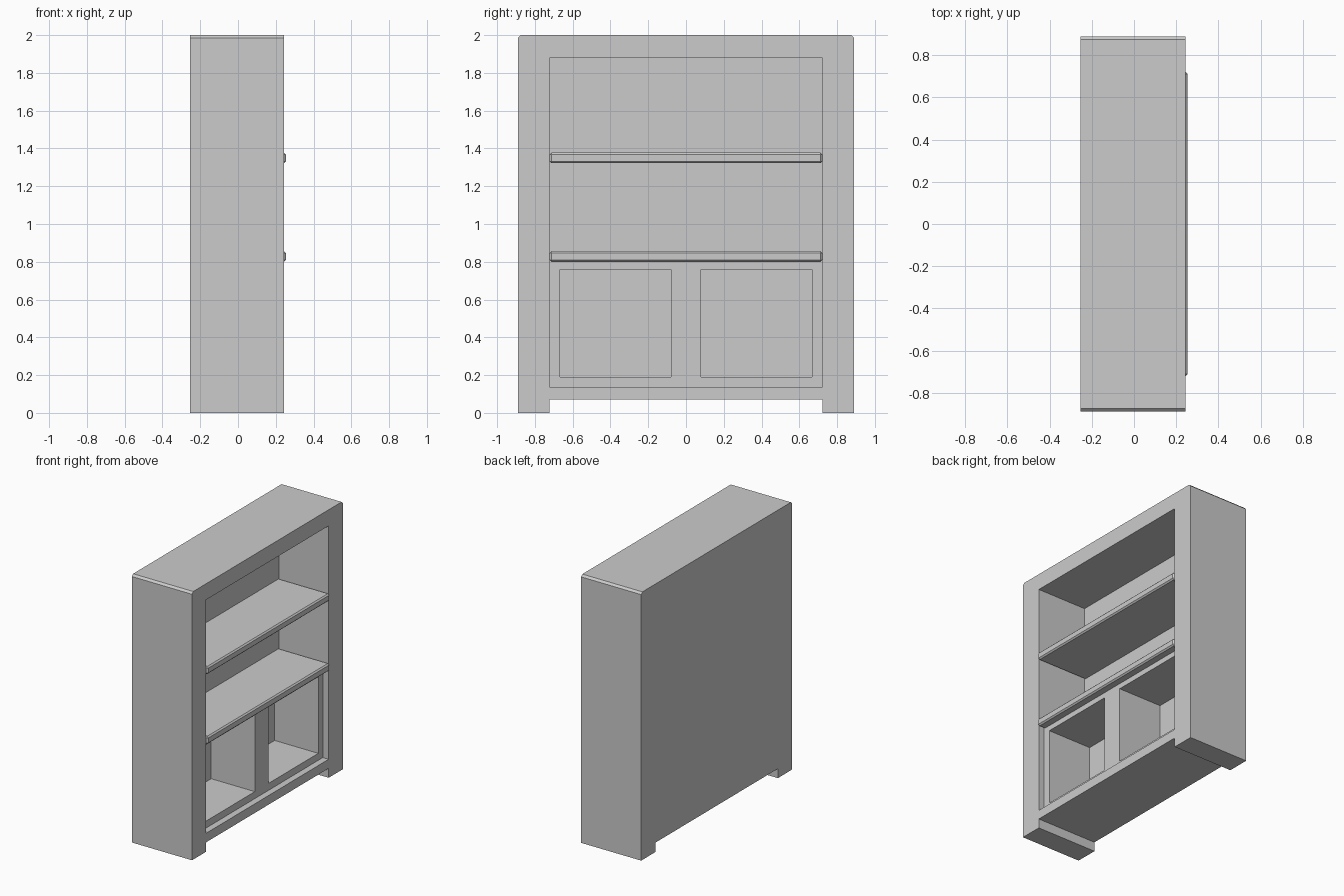
import bpy, bmesh

if "Cube" in bpy.data.objects:
    bpy.data.objects.remove(bpy.data.objects["Cube"])

FRONT, BACK = 0.243, -0.253      # body faces in x (openings face +x)
INNER = -0.165                   # rear wall of the compartments
HALF, OPEN = 0.89, 0.722         # half widths of body and opening


def link(name, bm):
    bmesh.ops.recalc_face_normals(bm, faces=bm.faces)
    me = bpy.data.meshes.new(name)
    bm.to_mesh(me)
    bm.free()
    ob = bpy.data.objects.new(name, me)
    bpy.context.collection.objects.link(ob)
    return ob


def box(name, x0, x1, y0, y1, z0, z1, bevel=0):
    bm = bmesh.new()
    bmesh.ops.create_cube(bm, size=1)
    for v in bm.verts:
        v.co = (x1 if v.co.x > 0 else x0, y1 if v.co.y > 0 else y0, z1 if v.co.z > 0 else z0)
    if bevel:
        bmesh.ops.bevel(bm, geom=bm.edges[:], offset=bevel, segments=1, affect='EDGES')
    return link(name, bm)


def cut(target, *dims):
    cutter = box("cutter", *dims)
    cutter.hide_render = True
    mod = target.modifiers.new("cut", 'BOOLEAN')
    mod.operation, mod.solver, mod.object = 'DIFFERENCE', 'EXACT', cutter
    bpy.context.view_layer.objects.active = target
    bpy.ops.object.modifier_apply(modifier=mod.name)
    bpy.data.objects.remove(cutter)


# Cabinet outline with chamfered top corners and feet, extruded through the depth
half = [(OPEN, 0.07), (OPEN, 0), (HALF, 0), (HALF, 1.985), (HALF - 0.015, 2)]
outline = half + [(-y, z) for y, z in reversed(half)]
bm = bmesh.new()
face = bm.faces.new([bm.verts.new((BACK, y, z)) for y, z in outline])
ext = bmesh.ops.extrude_face_region(bm, geom=[face])
bmesh.ops.translate(bm, vec=(FRONT - BACK, 0, 0),
                    verts=[g for g in ext["geom"] if isinstance(g, bmesh.types.BMVert)])
cabinet = link("cabinet", bm)

# Upper shelf space, shallow recess of the lower front, two cubbies
cut(cabinet, INNER, 0.4, -OPEN, OPEN, 0.83, 1.88)
cut(cabinet, 0.195, 0.4, -OPEN, OPEN, 0.138, 0.84)
for y0, y1 in ((-0.668, -0.08), (0.08, 0.668)):
    cut(cabinet, INNER, 0.4, y0, y1, 0.19, 0.76)

# Chamfered shelves that stand slightly proud of the front
for name, z0, z1 in (("lower_shelf", 0.80, 0.857), ("upper_shelf", 1.322, 1.378)):
    box(name, INNER - 0.02, 0.253, -OPEN, OPEN, z0, z1, 0.01)
